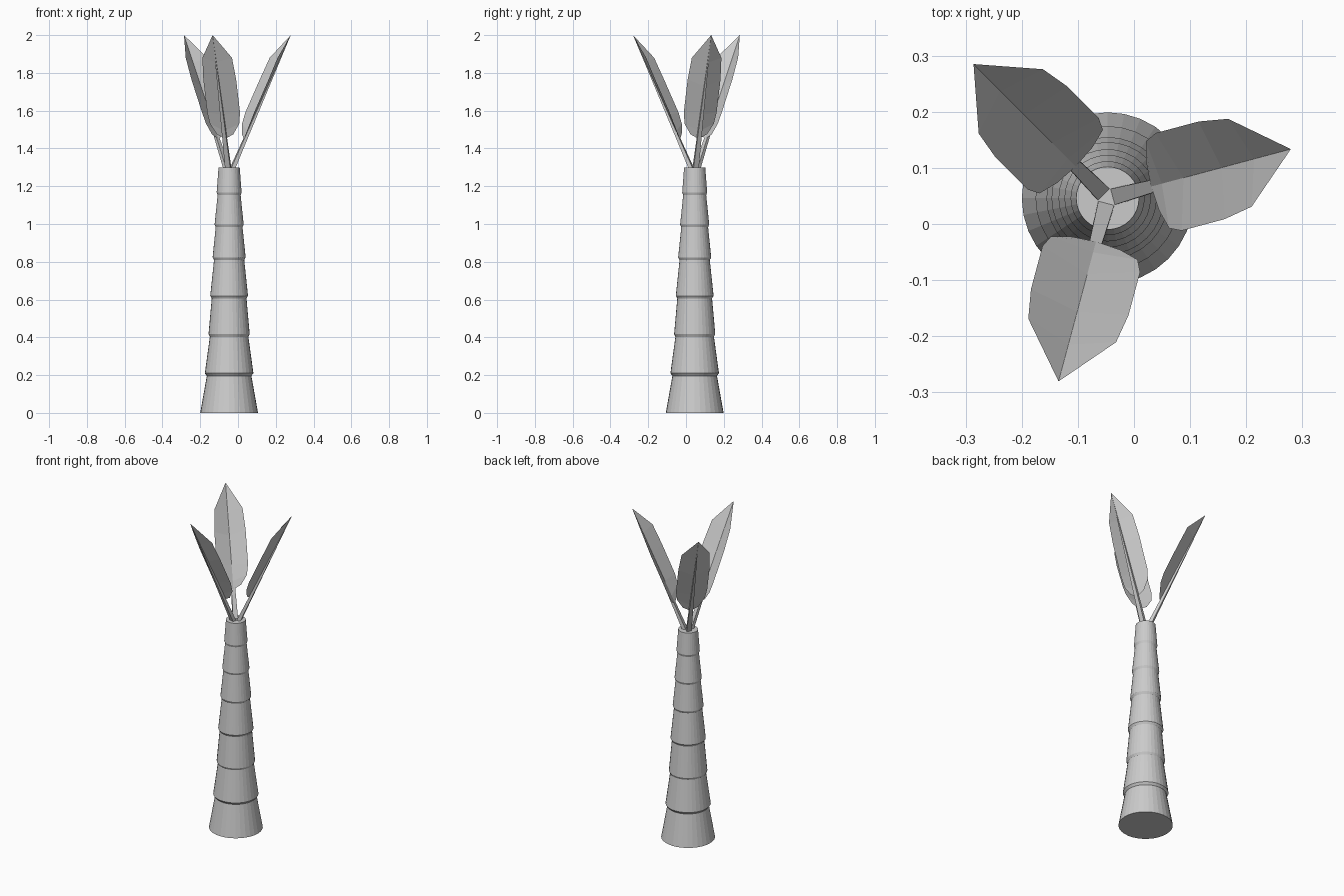
import bpy, bmesh, math
from mathutils import Vector, Matrix

if "Cube" in bpy.data.objects:
    bpy.data.objects.remove(bpy.data.objects["Cube"])

CENTER = Vector((-0.047, 0.046, 0.0))
SIDES = 32

grey = bpy.data.materials.new("plain_grey")
grey.diffuse_color = (0.6, 0.6, 0.6, 1)
grey.use_nodes = True
grey.node_tree.nodes["Principled BSDF"].inputs["Base Color"].default_value = grey.diffuse_color


def finish(bm, name):
    bmesh.ops.recalc_face_normals(bm, faces=bm.faces)
    mesh = bpy.data.meshes.new(name)
    bm.to_mesh(mesh)
    bm.free()
    mesh.materials.append(grey)
    obj = bpy.data.objects.new(name, mesh)
    obj.location = CENTER
    bpy.context.collection.objects.link(obj)
    return obj


# Trunk: stacked tapering sections, each with a lip over the one below
# (bottom z, bottom radius, top radius)
sections = [(0.0, 0.153, 0.118), (0.21, 0.1285, 0.102), (0.417, 0.109, 0.092),
            (0.62, 0.1, 0.08), (0.823, 0.0875, 0.071), (0.997, 0.077, 0.061),
            (1.167, 0.066, 0.056)]
profile = []
for i, (z, r_low, r_top) in enumerate(sections):
    z_top = sections[i + 1][0] - 0.014 if i + 1 < len(sections) else 1.3
    profile += [(r_low, z), (r_top, z_top)]

bm = bmesh.new()
rings = []
for r, z in profile:
    rings.append([bm.verts.new((r * math.cos(2 * math.pi * k / SIDES),
                                r * math.sin(2 * math.pi * k / SIDES), z))
                  for k in range(SIDES)])
for a, b in zip(rings, rings[1:]):
    for k in range(SIDES):
        n = (k + 1) % SIDES
        bm.faces.new((a[k], a[n], b[n], b[k]))
bm.faces.new(rings[0])
bm.faces.new(rings[-1])
finish(bm, "trunk")


# Leaves: straight rib line leaning outwards, blade folded upwards around it
def rib_z(u):
    return 1.28 + 2.13 * u


TIP = (0.338, 0.0, 2.0)
# blade edge: outward distance, half width, height
edge = [(0.083, 0.045, 1.475), (0.092, 0.08, 1.53), (0.1125, 0.09, 1.59),
        (0.192, 0.09, 1.765), (0.244, 0.081, 1.88)]
rib_u = [0.085, 0.1, 0.14, 0.21, 0.27]


def make_blade(name, turn):
    bm = bmesh.new()
    tip = bm.verts.new(TIP)
    base = bm.verts.new((0.08, 0, rib_z(0.08)))
    rib = [base] + [bm.verts.new((u, 0, rib_z(u))) for u in rib_u[1:]]
    for side in (1, -1):
        rim = [bm.verts.new((u, side * v, z)) for u, v, z in edge]
        for k in range(len(rim) - 1):
            bm.faces.new((rib[k], rib[k + 1], rim[k + 1], rim[k]))
        bm.faces.new((rib[-1], tip, rim[-1]))
    bm.transform(turn)
    finish(bm, name)


def make_stalk(name, turn):
    # square stem tapering to a point at the leaf tip
    bm = bmesh.new()
    along = Vector((1, 0, 2.13)).normalized()
    down = Vector((along.z, 0, -along.x))
    rings = []
    for u, w, t in [(0.0, 0.015, 0.022), (0.085, 0.011, 0.016)]:
        p = Vector((u, 0, rib_z(u)))
        rings.append([bm.verts.new(p + Vector((0, s * w, 0)) + down * d)
                      for s, d in ((1, 0), (-1, 0), (-1, t), (1, t))])
    tip = bm.verts.new(TIP)
    low, high = rings
    bm.faces.new(low)
    for k in range(4):
        n = (k + 1) % 4
        bm.faces.new((low[k], low[n], high[n], high[k]))
        bm.faces.new((high[k], high[n], tip))
    bm.transform(turn)
    finish(bm, name)


for i in range(3):
    turn = Matrix.Rotation(math.radians(15 + 120 * i), 4, 'Z')
    make_blade(f"leaf_blade_{i + 1}", turn)
    make_stalk(f"leaf_stalk_{i + 1}", turn)
